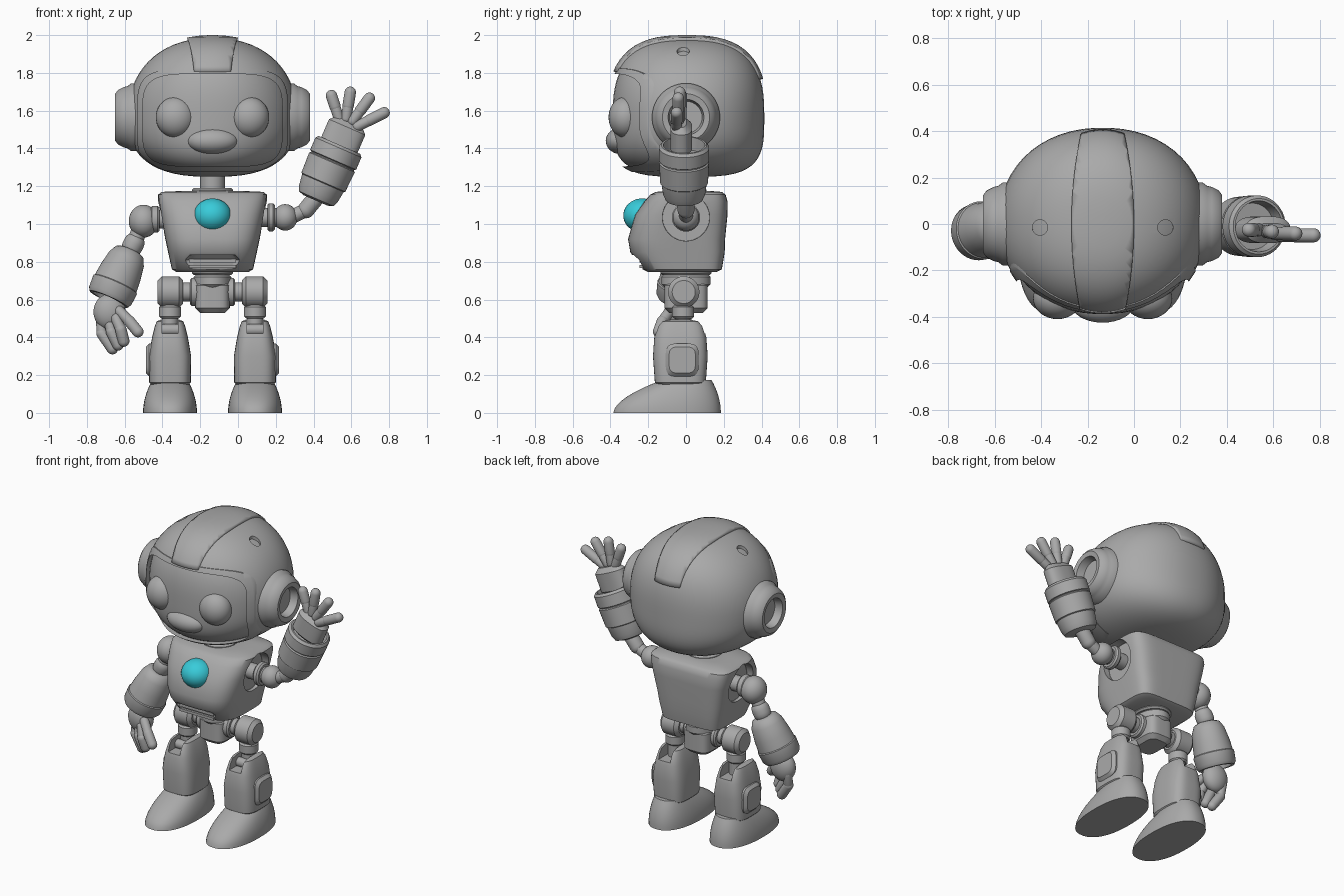
import bpy, bmesh, math
from mathutils import Vector, Matrix

if "Cube" in bpy.data.objects:
    bpy.data.objects.remove(bpy.data.objects["Cube"])

AXIS = -0.135  # the body's own centre line
UP = (0, 0, 1)
SIDES = {"right": -1, "left": 1}
parts = []


def material(name, colour):
    mat = bpy.data.materials.new(name)
    mat.use_nodes = True
    mat.diffuse_color = colour
    mat.node_tree.nodes["Principled BSDF"].inputs["Base Color"].default_value = colour
    return mat


GREY = material("plain_grey", (0.4, 0.4, 0.4, 1))
CYAN = material("cyan_light", (0.04, 0.6, 0.7, 1))


def finish(name, bm, mat=GREY):
    bmesh.ops.recalc_face_normals(bm, faces=bm.faces)
    mesh = bpy.data.meshes.new(name)
    bm.to_mesh(mesh)
    bm.free()
    mesh.materials.append(mat)
    ob = bpy.data.objects.new(name, mesh)
    bpy.context.collection.objects.link(ob)
    parts.append(ob)
    return ob


def loft(name, sections, origin=(AXIS, 0, 0), direction=UP, power=2, count=48, back=None):
    """Skin superellipse rings (height, centre_y, rx, ry); back squares the rear half."""
    turn = Vector(UP).rotation_difference(Vector(direction))
    bm = bmesh.new()
    rings = []
    for height, centre_y, rx, ry in sections:
        ring = []
        for i in range(count):
            angle = math.tau * (i + 0.5) / count
            c, s = math.cos(angle), math.sin(angle)
            e = 2 / (back if back and s > 0 else power)
            point = Vector((rx * math.copysign(abs(c) ** e, c),
                            centre_y + ry * math.copysign(abs(s) ** e, s), height))
            ring.append(bm.verts.new(turn @ point + Vector(origin)))
        rings.append(ring)
    for low, high in zip(rings, rings[1:]):
        for i in range(count):
            j = (i + 1) % count
            bm.faces.new((low[i], low[j], high[j], high[i]))
    bm.faces.new(rings[0])
    bm.faces.new(rings[-1])
    return finish(name, bm)


def lathe(name, profile, origin=(AXIS, 0, 0), direction=UP):
    return loft(name, [(t, 0, r, r) for t, r in profile], origin, direction)


def drum(name, start, end, rx, ry=None, origin=(AXIS, 0, 0), direction=UP, power=2, bevel=0.01):
    """Straight prism between two heights with bevelled rims."""
    ry = ry or rx
    rows = [(start, bevel), (start + bevel, 0), (end - bevel, 0), (end, bevel)]
    return loft(name, [(t, 0, rx - inset, ry - inset) for t, inset in rows], origin, direction, power)


def capsule(name, start, end, radius):
    span = Vector(end) - Vector(start)
    arc = [math.radians(angle) for angle in range(10, 91, 16)]
    profile = [(-radius * math.cos(a), radius * math.sin(a)) for a in arc]
    profile += [(span.length + radius * math.cos(a), radius * math.sin(a)) for a in reversed(arc)]
    return lathe(name, profile, start, span)


def placed(centre, size):
    return Matrix.LocRotScale(Vector(centre), None, Vector(size))


def ball(name, centre, radii, mat=GREY):
    bm = bmesh.new()
    bmesh.ops.create_uvsphere(bm, u_segments=32, v_segments=20, radius=1, matrix=placed(centre, radii))
    return finish(name, bm, mat)


def box(name, centre, size):
    bm = bmesh.new()
    bmesh.ops.create_cube(bm, size=1, matrix=placed(centre, size))
    return finish(name, bm)


def boolean(ob, cutter, operation='DIFFERENCE'):
    mod = ob.modifiers.new("cut", 'BOOLEAN')
    mod.operation, mod.solver, mod.object = operation, 'EXACT', cutter
    bpy.context.view_layer.update()
    evaluated = ob.evaluated_get(bpy.context.evaluated_depsgraph_get())
    ob.data = bpy.data.meshes.new_from_object(evaluated)
    ob.modifiers.clear()
    parts.remove(cutter)
    bpy.data.objects.remove(cutter)


# Head: domed helmet, fuller in profile than from the front, with a squarer underside
def head(name, scale):
    rows = []
    for i in range(33):
        s = math.sin(math.radians(5.5 * i - 88))
        across, along, height = (2.6, 3.6, 0.32) if s < 0 else (2.2, 2.7, 0.415)
        rx, ry = [scale * (1 - abs(s) ** p) ** (1 / p) for p in (across, along)]
        rows.append((1.57 + height * s * scale, 0.005, 0.448 * rx, 0.41 * ry))
    return loft(name, rows, power=2.15, count=56)


def opening(grow):
    return loft("face_opening", [(t, 0, 0.37 + grow, 0.245 + grow) for t in (0, 0.5)],
                (AXIS, -0.62, 1.55), (0, 1, 0), power=4.5, count=64)


helmet = head("helmet", 1)
boolean(helmet, opening(0))
for sign in SIDES.values():
    boolean(helmet, drum("vent_cutter", 1.87, 2.2, 0.033, origin=(AXIS + sign * 0.27, -0.015, 0), bevel=0.001))
rim = head("face_rim", 1.01)
boolean(rim, opening(0.03), 'INTERSECT')
boolean(rim, opening(0))
head("face", 0.96)

# Crest strip over the helmet
crest = head("helmet_crest", 1.036)
bm = bmesh.new()
bm.from_mesh(crest.data)
cuts = [((AXIS + sign * 0.135, 0, 0), (sign, 0, 0)) for sign in SIDES.values()]
for point, normal in cuts + [((0, 0, 1.79), (0, -0.05, -1))]:
    bmesh.ops.bisect_plane(bm, geom=bm.verts[:] + bm.edges[:] + bm.faces[:],
                           plane_co=point, plane_no=normal, clear_outer=True)
for v in bm.verts:
    v.co.x = AXIS + (v.co.x - AXIS) * (1 - 2 * v.co.y ** 2)
bm.to_mesh(crest.data)
bm.free()
solid = crest.modifiers.new("thickness", 'SOLIDIFY')
solid.thickness, solid.offset = 0.03, -1

# Facial features
for side, sign in SIDES.items():
    ball(side + "_eye", (AXIS + sign * 0.195, -0.32, 1.565), (0.105, 0.09, 0.108))
    lathe(side + "_ear", [(0.36, 0.18), (0.43, 0.18), (0.45, 0.165), (0.47, 0.16), (0.5, 0.145), (0.515, 0.125),
                          (0.51, 0.095), (0.46, 0.085)], (AXIS, 0, 1.565), (sign, 0, 0))
ball("muzzle", (AXIS, -0.345, 1.44), (0.135, 0.08, 0.07))

# Neck and torso: the chest leans forward towards the belly
drum("collar", 1.1, 1.19, 0.11)
drum("neck", 1.1, 1.3, 0.065)
torso = loft("torso", [(0.745, -0.02, 0.19, 0.18), (0.76, -0.02, 0.215, 0.21), (0.85, -0.045, 0.235, 0.25),
                       (0.92, -0.05, 0.25, 0.257), (1.05, -0.025, 0.275, 0.245), (1.12, 0, 0.288, 0.22),
                       (1.155, 0.01, 0.288, 0.2), (1.17, 0.015, 0.27, 0.175), (1.176, 0.015, 0.14, 0.1)],
             power=3.3, count=64, back=5.5)
boolean(torso, drum("hatch_cutter", 0.7, 0.835, 0.15, 0.12, origin=(AXIS, -0.35, 0), power=8, bevel=0.025))
for height in (0.775, 0.805):
    box("hatch_rib", (AXIS, -0.22, height), (0.25, 0.05, 0.018))
ball("chest_light", (AXIS, -0.232, 1.045), (0.1, 0.1, 0.09), CYAN)
for sign in SIDES.values():
    boolean(torso, drum("socket_cutter", 0.225, 0.5, 0.125, origin=(AXIS, 0, 1.035), direction=(sign, 0, 0),
                        bevel=0.001))

# Waist and pelvis
drum("waist_plate", 0.73, 0.77, 0.11, 0.135)
drum("waist", 0.66, 0.74, 0.1, 0.13, bevel=0.02)
drum("pelvis", 0.53, 0.7, 0.092, 0.115, power=4, bevel=0.025)

# Legs, mirrored about the body axis
for side, sign in SIDES.items():
    leg = AXIS + sign * 0.225
    hip = dict(origin=(AXIS, -0.012, 0.64), direction=(sign, 0, 0))
    drum(side + "_hip_ring", 0.05, 0.12, 0.075, **hip)
    drum(side + "_hip_axle", 0.05, 0.2, 0.05, **hip)
    drum(side + "_hip", 0.155, 0.29, 0.083, bevel=0.022, **hip)
    drum(side + "_thigh", 0.4, 0.62, 0.043, origin=(leg, -0.015, 0))
    drum(side + "_thigh_ring", 0.5, 0.57, 0.058, origin=(leg, -0.015, 0))
    shin = loft(side + "_shin", [(0.145, 0, 0.095, 0.115), (0.16, 0, 0.11, 0.135), (0.3, 0, 0.112, 0.145),
                                 (0.4, 0, 0.095, 0.138), (0.46, 0, 0.08, 0.12), (0.485, 0, 0.07, 0.1),
                                 (0.495, 0, 0.045, 0.06)], (leg, -0.03, 0), power=3.4)
    boolean(shin, box("knee_cutter", (leg, 0, 0.5), (0.086, 0.6, 0.16)))
    capsule(side + "_knee_pin", (leg - 0.05, -0.06, 0.44), (leg + 0.05, -0.06, 0.44), 0.03)
    drum(side + "_shin_panel", 0.08, 0.128, 0.088, origin=(leg, -0.02, 0.28), direction=(sign, 0, 0),
         power=4, bevel=0.018)
    # The toe slopes back as the foot rises
    rows = []
    for step in range(9):
        u = step / 8
        toe, heel = 0.26 * u ** 1.8 - 0.385, 0.185 - 0.05 * u ** 2
        rows.append((0.175 * u, (toe + heel) / 2, 0.143 - 0.05 * u ** 2, (heel - toe) / 2))
    loft(side + "_foot", rows, (leg, 0, 0), power=2.3)


def finger(name, base, middle, tip, radius=0.028):
    capsule(name + "_base", base, middle, radius)
    capsule(name + "_tip", middle, tip, radius * 1.08)


# Raised left arm
shoulder = dict(origin=(AXIS, 0, 1.035), direction=(1, 0, 0))
drum("left_shoulder_axle", 0.2, 0.4, 0.05, **shoulder)
drum("left_shoulder_ring", 0.29, 0.33, 0.075, **shoulder)
ball("left_shoulder", (0.25, 0, 1.035), (0.065, 0.07, 0.07))
capsule("left_upper_arm", (0.28, 0, 1.035), (0.36, 0, 1.075), 0.037)
capsule("left_elbow", (0.36, 0, 1.075), (0.43, 0, 1.16), 0.045)
lathe("left_forearm", [(0, 0.07), (0.01, 0.1), (0.04, 0.112), (0.1, 0.12), (0.105, 0.127), (0.22, 0.132),
                       (0.225, 0.124), (0.23, 0.124), (0.235, 0.133), (0.305, 0.133), (0.32, 0.12),
                       (0.32, 0.11), (0.25, 0.1)], (0.41, -0.01, 1.125), (0.4, 0, 0.92))
drum("left_palm", 0, 0.175, 0.105, 0.058, origin=(0.52, -0.025, 1.38), direction=(0.4, 0, 0.92),
     power=2.5, bevel=0.03)
for i in range(4):
    fan = math.radians(108 - 27 * i)
    ray, palm = Vector((math.cos(fan), 0, math.sin(fan))), Vector((0.56, -0.025 - 0.008 * i, 1.48))
    finger("left_finger", palm + ray * 0.08, palm + ray * 0.15, palm + ray * (0.21 + 0.01 * i))

# Lowered right arm
shoulder = dict(origin=(AXIS, 0, 1.025), direction=(-1, 0, 0))
drum("right_shoulder_axle", 0.2, 0.33, 0.05, **shoulder)
drum("right_shoulder_ring", 0.28, 0.33, 0.07, **shoulder)
ball("right_shoulder", (-0.5, 0, 1.015), (0.078, 0.085, 0.087))
capsule("right_upper_arm", (-0.52, 0, 0.97), (-0.55, 0, 0.9), 0.042)
capsule("right_elbow", (-0.55, 0, 0.9), (-0.56, 0, 0.88), 0.055)
lathe("right_forearm", [(0, 0.06), (0.01, 0.08), (0.05, 0.1), (0.13, 0.114), (0.195, 0.12), (0.2, 0.126),
                        (0.265, 0.122), (0.285, 0.11), (0.285, 0.09), (0.24, 0.085)],
      (-0.57, 0, 0.86), (-0.12, -0.04, -0.27))
ball("right_palm", (-0.68, -0.05, 0.535), (0.085, 0.06, 0.095))
for i in range(3):
    finger("right_finger", (0.04 * i - 0.725, -0.035 - 0.03 * i, 0.5),
           (0.05 * i - 0.72, -0.05 - 0.035 * i, 0.42 + 0.01 * i),
           (0.03 * i - 0.665, -0.06 - 0.025 * i, 0.34 + 0.02 * i))
finger("right_thumb", (-0.63, -0.085, 0.54), (-0.575, -0.125, 0.485), (-0.53, -0.145, 0.43))

# Smooth shading with crisp edges
bpy.ops.object.select_all(action='DESELECT')
for ob in parts:
    ob.select_set(True)
bpy.context.view_layer.objects.active = torso
bpy.ops.object.shade_smooth_by_angle(angle=math.radians(38))
